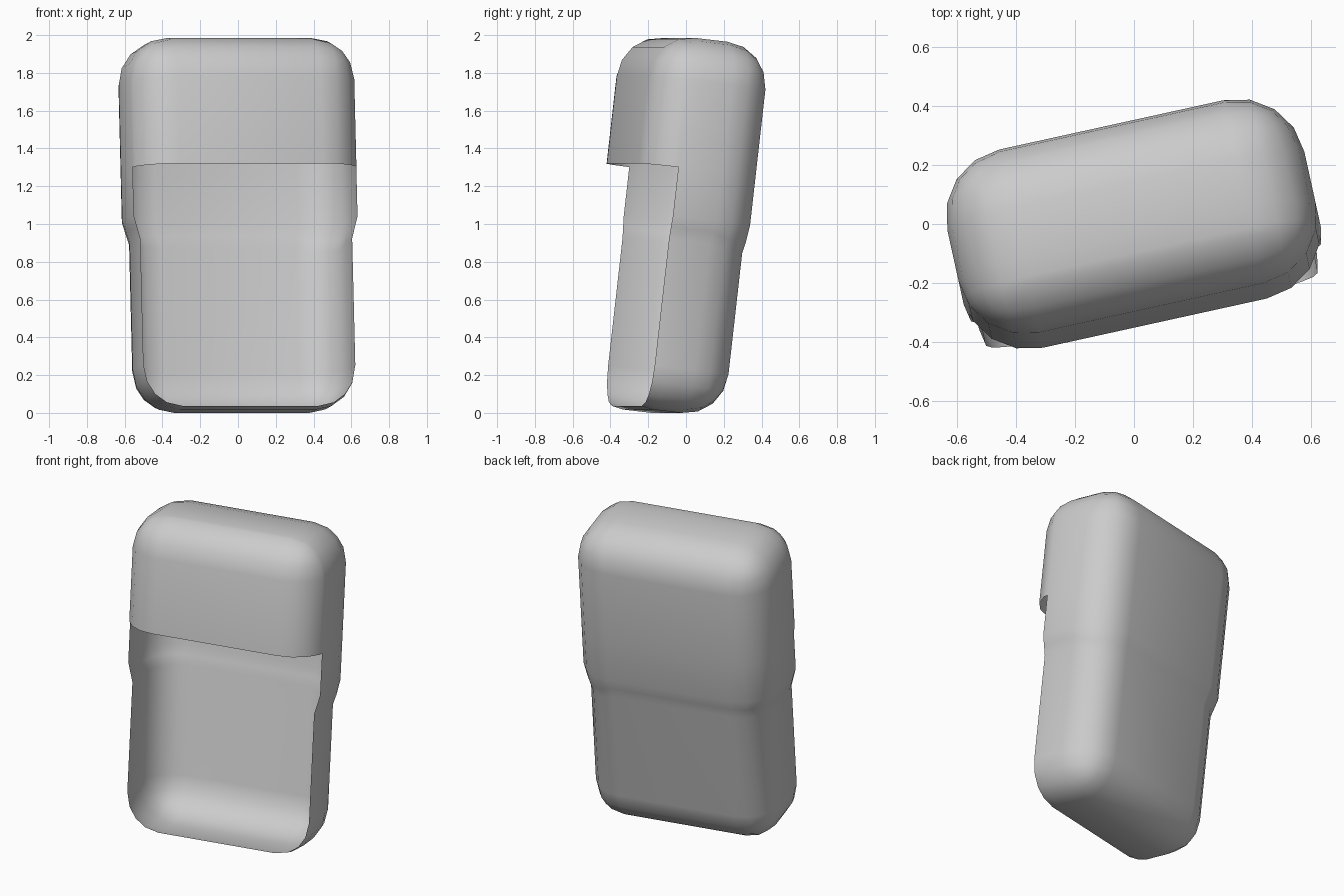
import bpy
import bmesh
from math import radians
from mathutils import Matrix, Vector

old = bpy.data.objects.get("Cube")
if old:
    bpy.data.objects.remove(old, do_unlink=True)

# Overall dimensions before leaning
HALF_X, FRONT, BACK = 0.618, -0.495, 0.142
BOTTOM, TOP = -0.005, 1.975
RADIUS = 0.23
CUT_Y, CUT_Z = -0.325, 1.28      # front opening
STEP_LOW, STEP_HIGH = 0.90, 1.02  # step between the halves
NARROW_X, NARROW_BACK = 0.947, 0.02

# Single grey material
grey = bpy.data.materials.new("plain grey")
grey.use_nodes = True
colour = (0.6, 0.6, 0.6, 1)
grey.diffuse_color = colour
grey.node_tree.nodes["Principled BSDF"].inputs["Base Color"].default_value = colour

# Rounded box
bm = bmesh.new()
size = Vector((2 * HALF_X, BACK - FRONT, TOP - BOTTOM))
centre = Vector((0, (BACK + FRONT) / 2, (TOP + BOTTOM) / 2))
bmesh.ops.create_cube(bm, size=1, matrix=Matrix.Translation(centre) @ Matrix.Diagonal((*size, 1)))
bmesh.ops.bevel(bm, geom=bm.edges[:], offset=RADIUS, segments=4, profile=0.5, affect='EDGES')


def slice_at(point, normal):
    bmesh.ops.bisect_plane(bm, geom=bm.verts[:] + bm.edges[:] + bm.faces[:],
                           plane_co=point, plane_no=normal)


# Open the lower front of the shell
slice_at((0, CUT_Y, 0), (0, 1, 0))
for z in (STEP_LOW, (STEP_LOW + STEP_HIGH) / 2, STEP_HIGH, CUT_Z):
    slice_at((0, 0, z), (0, 0, 1))
opening = []
for face in bm.faces:
    c = face.calc_center_median()
    if c.y < CUT_Y and c.z < CUT_Z:
        opening.append(face)
bmesh.ops.delete(bm, geom=opening, context='FACES')

# Narrow the lower half, with a dip in the step at one back corner
for v in bm.verts:
    t = min(max((STEP_HIGH - v.co.z) / (STEP_HIGH - STEP_LOW), 0), 1)
    v.co.x *= 1 + (NARROW_X - 1) * t
    if v.co.y > -0.2:
        v.co.y -= NARROW_BACK * t
    if STEP_LOW - 0.01 < v.co.z < STEP_HIGH - 0.01 and v.co.x > 0.4 and v.co.y > -0.05:
        v.co.z -= 0.03

for face in bm.faces:
    face.smooth = True

# Lean back and turn
bm.transform(Matrix.Rotation(radians(12.4), 4, 'Z') @ Matrix.Rotation(radians(-6.6), 4, 'X'))

# Centre and stand on the ground
lo = Vector([min(v.co[i] for v in bm.verts) for i in range(3)])
hi = Vector([max(v.co[i] for v in bm.verts) for i in range(3)])
bm.transform(Matrix.Translation((-(lo.x + hi.x) / 2, -(lo.y + hi.y) / 2, -lo.z)))

mesh = bpy.data.meshes.new("open_shell")
bm.to_mesh(mesh)
bm.free()
mesh.materials.append(grey)
shell = bpy.data.objects.new("open_shell", mesh)
bpy.context.collection.objects.link(shell)
